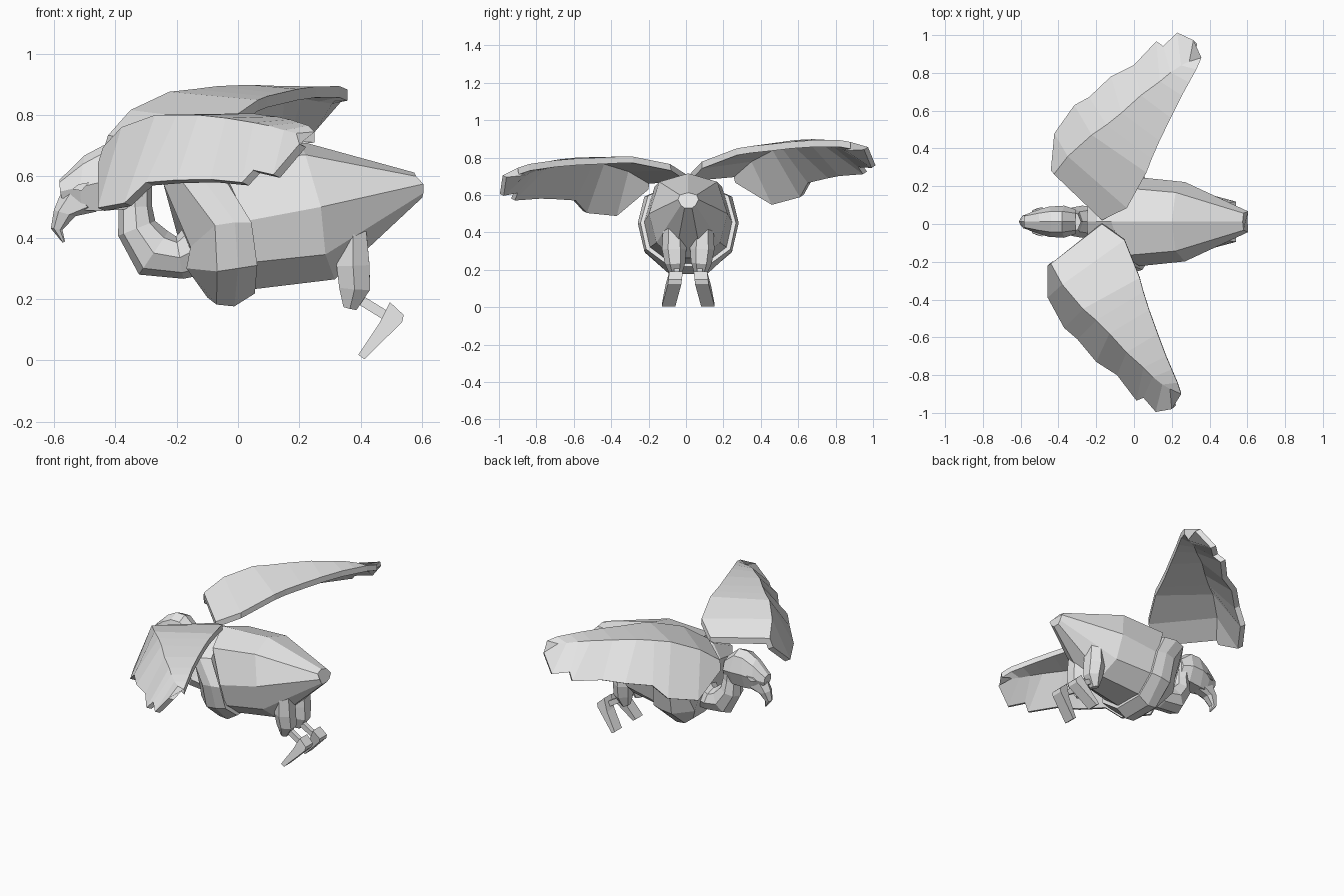
import bpy, bmesh, math
from mathutils import Vector, Matrix

cube = bpy.data.objects.get("Cube")
if cube:
    bpy.data.objects.remove(cube, do_unlink=True)

CY = 0.012  # centre plane of the body

grey = bpy.data.materials.new("plain_grey")
grey.use_nodes = True
COLOUR = (0.8, 0.8, 0.8, 1)
grey.diffuse_color = COLOUR
grey.node_tree.nodes["Principled BSDF"].inputs["Base Color"].default_value = COLOUR


def loft(name, rings):
    """Skin closed rings of points and cap both ends."""
    bm = bmesh.new()
    rows = [[bm.verts.new(p) for p in ring] for ring in rings]
    n = len(rows[0])
    for a, b in zip(rows, rows[1:]):
        for i in range(n):
            j = (i + 1) % n
            bm.faces.new((a[i], a[j], b[j], b[i]))
    bm.faces.new(rows[0])
    bm.faces.new(rows[-1])
    bmesh.ops.recalc_face_normals(bm, faces=bm.faces)
    mesh = bpy.data.meshes.new(name)
    bm.to_mesh(mesh)
    bm.free()
    mesh.materials.append(grey)
    obj = bpy.data.objects.new(name, mesh)
    bpy.context.collection.objects.link(obj)
    return obj


def mirrored(half):
    """Close a half section (x, y, z), which starts on the centre line."""
    right = [(x, CY - y, z) for x, y, z in half]
    left = [(x, CY + y, z) for x, y, z in reversed(half) if y > 0]
    return right + left


def tube(name, path, sides=6, turn=0.0):
    """Loft along (x, y, z, in-plane radius, y radius) stations."""
    pts = [Vector(p[:3]) for p in path]
    rings = []
    for i, p in enumerate(path):
        d = (pts[min(i + 1, len(pts) - 1)] - pts[max(i - 1, 0)]).normalized()
        up = d.cross(Vector((0, 1, 0))).normalized()
        side = up.cross(d)
        ring = []
        for k in range(sides):
            a = turn + 2 * math.pi * k / sides
            ring.append(pts[i] + up * math.cos(a) * p[3] + side * math.sin(a) * p[4])
        rings.append(ring)
    return loft(name, rings)


# Rump tapering to the blunt tail
loft("body", [mirrored(r) for r in (
    [(-.12, 0, .70), (-.06, .18, .645), (.03, .235, .455), (.05, .205, .32), (.05, .09, .232)],
    [(.20, 0, .715), (.22, .155, .67), (.27, .21, .50), (.285, .17, .345), (.315, .07, .264)],
    [(.575, 0, .612), (.58, .045, .60), (.604, .055, .575), (.604, .04, .545), (.60, .02, .53)],
)])

# Broad, forward-leaning chest collar
loft("chest", [mirrored(r) for r in (
    [(-.25, 0, .60), (-.243, .13, .575), (-.155, .17, .37), (-.168, .14, .30), (-.10, .06, .205)],
    [(-.20, 0, .685), (-.18, .22, .58), (-.075, .262, .44), (-.068, .23, .29), (-.07, .10, .182)],
    [(-.15, 0, .70), (-.115, .235, .59), (-.01, .27, .45), (.0, .235, .30), (-.012, .10, .176)],
    [(-.10, 0, .70), (-.045, .215, .595), (.044, .255, .45), (.063, .225, .31), (.055, .10, .218)],
)])

# Hanging S-shaped neck
tube("neck", [
    (-.34, CY, .60, .06, .06), (-.335, CY, .50, .055, .06), (-.33, CY, .43, .065, .075),
    (-.275, CY, .35, .085, .085), (-.19, CY, .335, .07, .08), (-.10, CY, .38, .10, .11)], 8)

# Head
loft("head", [mirrored(r) for r in (
    [(-.31, 0, .64), (-.31, .045, .62), (-.31, .065, .57), (-.31, .04, .515)],
    [(-.38, 0, .70), (-.38, .055, .675), (-.37, .085, .58), (-.37, .05, .492)],
    [(-.44, 0, .70), (-.44, .055, .675), (-.45, .08, .58), (-.455, .045, .487)],
    [(-.50, 0, .668), (-.505, .045, .64), (-.515, .062, .565), (-.51, .035, .49)],
    [(-.582, 0, .588), (-.582, .03, .58), (-.58, .035, .55), (-.575, .025, .53)],
)])

# Hooked beak
loft("beak", [mirrored(r) for r in (
    [(-.565, 0, .575), (-.54, .042, .555), (-.49, .045, .50), (-.46, .025, .485)],
    [(-.60, 0, .49), (-.585, .036, .485), (-.55, .036, .475), (-.53, .02, .47)],
    [(-.61, 0, .43), (-.60, .02, .43), (-.58, .02, .425), (-.572, .012, .425)],
    [(-.572, 0, .384), (-.57, .006, .384), (-.566, .006, .386), (-.564, .004, .388)],
)])

# Eyes, as thin plates following the cheeks
for s, label in ((-1, "right"), (1, "left")):
    outline = [(-.54, .058, .558), (-.51, .070, .553), (-.485, .076, .580), (-.52, .064, .574)]
    loft(label + "_eye", [[(x, CY + s * (y + d), z) for x, y, z in outline]
                          for d in (-.006, .002)])

# Wing stations: trailing edge, ridge, ragged leading edge
STATIONS = [
    ((-.17, -.0, .71), (-.44, -.21, .695), (-.457, -.22, .64)),
    ((-.05, -.085, .765), (-.38, -.32, .76), (-.457, -.39, .497)),
    ((.03, -.285, .805), (-.27, -.45, .80), (-.37, -.55, .513)),
    ((.05, -.36, .805), (-.20, -.51, .80), (-.30, -.61, .58)),
    ((.08, -.455, .80), (-.13, -.58, .80), (-.20, -.73, .588)),
    ((.125, -.58, .795), (-.04, -.68, .79), (-.09, -.80, .59)),
    ((.17, -.70, .785), (.05, -.76, .775), (.013, -.935, .58)),
    ((.20, -.77, .775), (.10, -.81, .765), (.05, -.92, .62)),
    ((.23, -.84, .765), (.15, -.85, .75), (.115, -.995, .605)),
    ((.25, -.90, .745), (.19, -.873, .74), (.20, -.98, .705)),
]
THICK = (Vector((0, .005, -.035)), Vector((.015, .012, -.035)), Vector((.022, .02, -.01)))
wing = []
for st in STATIONS:
    top = [Vector(p) for p in st]
    under = [p + t for p, t in zip(top, THICK)]
    wing.append(top + under[::-1])
loft("right_wing", wing)

# The left wing is the mirrored wing, swept back and raised at the shoulder
shoulder = Vector((-.17, 0, .71))
pose = (Matrix.Rotation(math.radians(9), 3, 'X') @ Matrix.Rotation(math.radians(-6), 3, 'Z')
        @ Matrix.Diagonal((1.03, -1.03, 1.03)))
loft("left_wing", [[shoulder + Vector((0, .02, 0)) + pose @ (p - shoulder) for p in ring]
                   for ring in wing])

# Legs
for s, label in ((-1, "right"), (1, "left")):
    def at(y):
        return CY + s * y
    tube(label + "_thigh", [
        (.375, at(.075), .42, .05, .06), (.375, at(.075), .31, .062, .065),
        (.38, at(.07), .235, .058, .055), (.365, at(.065), .17, .025, .03)], 6, math.pi / 6)
    tube(label + "_shin", [
        (.37, at(.06), .215, .022, .02), (.50, at(.065), .135, .022, .02)], 4, math.pi / 4)
    # wedge foot with a raised heel
    loft(label + "_foot", [[(x, at(y + w), z) for x, y, z in (
        (.495, .065, .19), (.54, .07, .148), (.535, .072, .125), (.412, .105, .004),
        (.392, .105, .018), (.46, .085, .12))] for w in (-.036, .036)])
